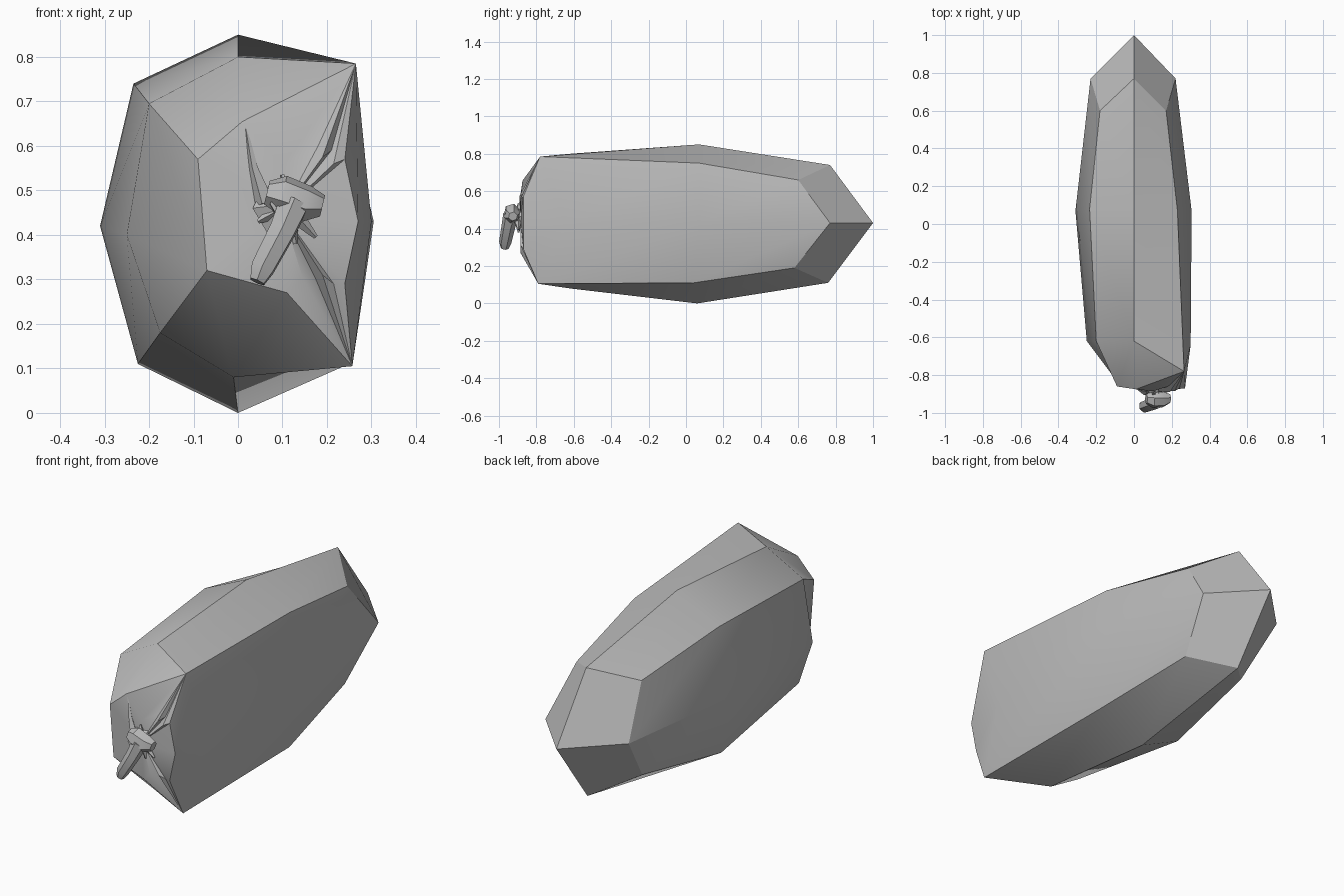
import bpy, bmesh, math
from mathutils import Vector

cube = bpy.data.objects.get("Cube")
if cube:
    bpy.data.objects.remove(cube, do_unlink=True)

grey = bpy.data.materials.new("stone grey")
grey.use_nodes = True
grey.diffuse_color = (0.5, 0.5, 0.5, 1)
grey.node_tree.nodes["Principled BSDF"].inputs["Base Color"].default_value = (0.5, 0.5, 0.5, 1)


def finish(bm, name, angle):
    bmesh.ops.recalc_face_normals(bm, faces=bm.faces)
    mesh = bpy.data.meshes.new(name)
    bm.to_mesh(mesh)
    bm.free()
    mesh.materials.append(grey)
    obj = bpy.data.objects.new(name, mesh)
    bpy.context.collection.objects.link(obj)
    bpy.ops.object.select_all(action='DESELECT')
    obj.select_set(True)
    bpy.context.view_layer.objects.active = obj
    bpy.ops.object.shade_smooth_by_angle(angle=math.radians(angle))
    return obj


def bridge(bm, a, b):
    n = len(a)
    for i in range(n):
        bm.faces.new((a[i], a[(i + 1) % n], b[(i + 1) % n], b[i]))


# Body: eight-sided rings, top first and then round by the +x side
bm = bmesh.new()


def verts(points):
    return [bm.verts.new(p) for p in points]


rear = verts([(0, .77, .74), (.17, .6, .66), (.22, .77, .43), (.17, .58, .19),
              (0, .76, .11), (-.17, .58, .19), (-.23, .77, .43), (-.18, .6, .66)])
middle = verts([(0, .07, .85), (.23, .07, .75), (.305, .07, .43), (.25, .04, .11),
                (0, .06, 0), (-.225, .05, .11), (-.31, .07, .42), (-.235, .08, .74)])
front = verts([(0, -.62, .8), (.265, -.78, .785), (.3, -.64, .43), (.257, -.79, .105),
               (-.01, -.62, .08), (-.175, -.62, .18), (-.25, -.62, .4), (-.2, -.62, .695)])
bridge(bm, rear, middle)
bridge(bm, middle, front)

# Pointed rear end
tip = bm.verts.new((0, 1, .43))
for i in range(0, 8, 2):
    bm.faces.new((rear[i], rear[i + 1], rear[(i + 2) % 8], tip))

# Front facets
c = verts([(.01, -.875, .655), (.24, -.87, .57), (.27, -.87, .43), (.24, -.87, .29),
           (.11, -.885, .27), (-.07, -.86, .32), (-.09, -.86, .57)])
f = front
for face in ((f[0], f[7], c[6], c[0]), (f[0], c[0], f[1]), (f[7], f[6], c[5], c[6]),
             (f[6], f[5], c[5]), (f[5], f[4], c[5]), (f[4], f[3], c[4], c[5]),
             (f[1], c[1], c[2], f[2]), (f[2], c[2], c[3], f[3])):
    bm.faces.new(face)

# Pleats that fan out of the two corners
upper = verts([(.1, -.885, .555), (.18, -.86, .6), (.19, -.89, .575),
               (.21, -.86, .59), (.215, -.885, .56)])
lower = verts([(.215, -.865, .29), (.19, -.885, .31), (.175, -.86, .3), (.145, -.885, .305)])
for corner, run in ((f[1], [c[0]] + upper + [c[1]]), (f[3], [c[3]] + lower + [c[4]])):
    for a, b in zip(run, run[1:]):
        bm.faces.new((corner, a, b))
rim = [c[0]] + upper + c[1:4] + lower + c[4:]
hub = bm.verts.new((.1, -.885, .45))
for a, b in zip(rim, rim[1:] + rim[:1]):
    bm.faces.new((hub, a, b))
finish(bm, "body", 30)


# Tube of flat-sided sections along a path: (centre, radius)
def tube(name, sections, sides=6, turn=0, squash=1):
    bm = bmesh.new()
    pts = [Vector(p) for p, r in sections]
    rot = (pts[-1] - pts[0]).to_track_quat('Z', 'Y')
    rings = []
    for p, (_, r) in zip(pts, sections):
        ring = []
        for i in range(sides):
            t = 2 * math.pi * i / sides + turn
            ring.append(bm.verts.new(p + rot @ Vector((r * math.cos(t), r * squash * math.sin(t), 0))))
        rings.append(ring)
    for a, b in zip(rings, rings[1:]):
        bridge(bm, a, b)
    bm.faces.new(rings[0])
    bm.faces.new(rings[-1])
    return finish(bm, name, 30)


# Small stem on the front, with its flared neck and blocky head
tube("neck", [((.1, -.87, .46), .07), ((.11, -.9, .465), .04), ((.12, -.94, .47), .05)])
tube("head", [((.065, -.925, .495), .028), ((.1, -.93, .49), .045),
              ((.155, -.93, .47), .042), ((.19, -.925, .465), .025)], turn=.3)
tube("stem", [((.128, -.935, .475), .044), ((.1, -.95, .41), .038),
              ((.055, -.967, .325), .034), ((.043, -.97, .295), .022)], turn=.5, squash=.85)

# Small thorns round the neck
for i, (x, z) in enumerate(((.045, .43), (.1, .535), (.175, .395), (.13, .38))):
    tube("thorn_%d" % (i + 1), [((.11, -.9, .465), .025), ((x, -.895, z), .005)], sides=4)
# Raised fold running from the neck to the upper edge
tube("fold", [((.06, -.885, .47), .022), ((.035, -.88, .55), .01), ((.016, -.873, .65), .002)], sides=4)
